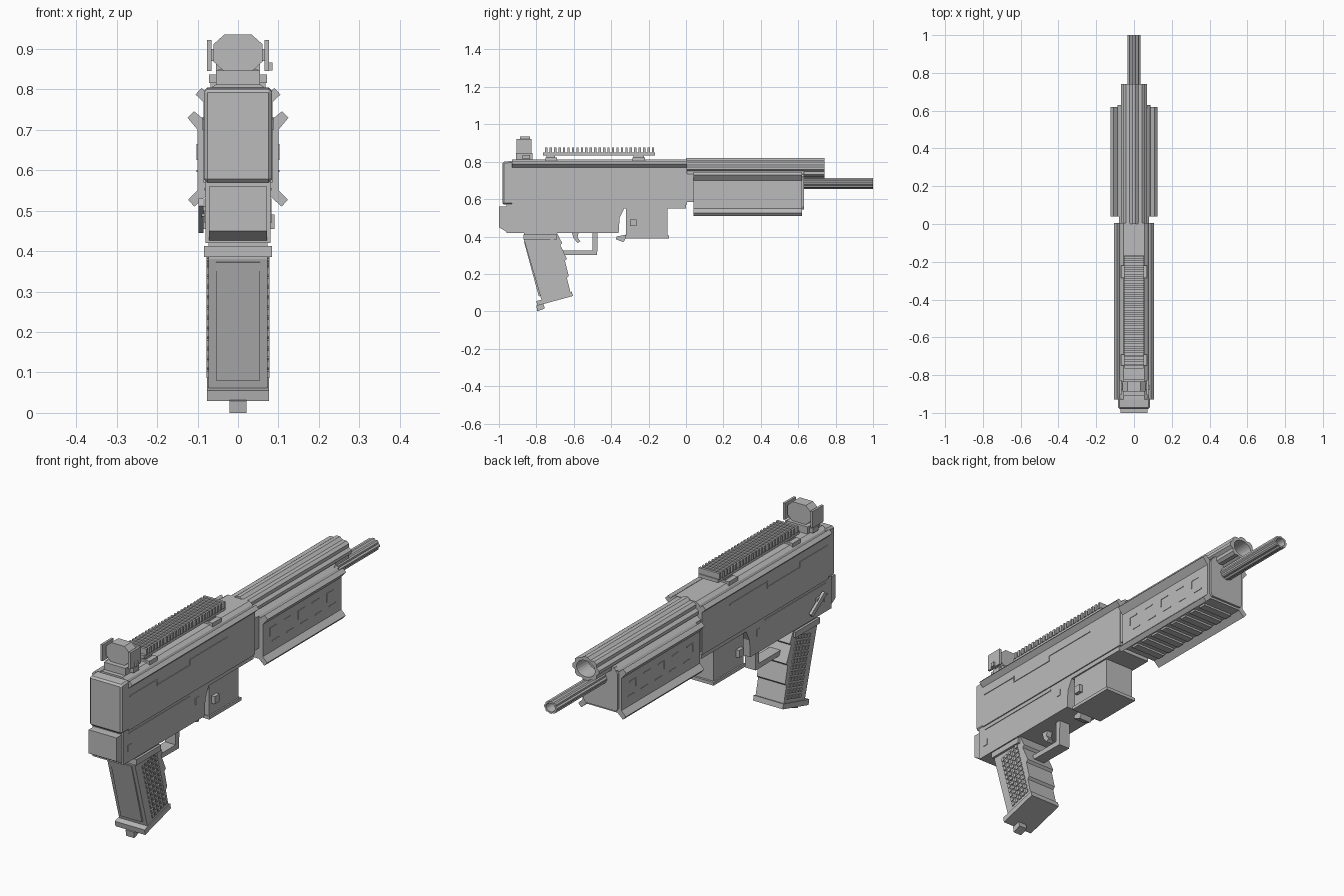
import bpy, bmesh, math
from mathutils import Matrix, Vector

grey = bpy.data.materials.new("gunmetal_grey")
grey.diffuse_color = (0.5, 0.5, 0.5, 1)


def finish(name, bm):
    bmesh.ops.recalc_face_normals(bm, faces=bm.faces)
    me = bpy.data.meshes.new(name)
    bm.to_mesh(me)
    bm.free()
    me.materials.append(grey)
    ob = bpy.data.objects.new(name, me)
    bpy.context.collection.objects.link(ob)
    return ob


def add_prism(bm, pts, to3d, a, b):
    """Extrude a 2D outline between depths a and b."""
    lo = [bm.verts.new(to3d(p, a)) for p in pts]
    hi = [bm.verts.new(to3d(p, b)) for p in pts]
    bm.faces.new(lo)
    bm.faces.new(hi)
    n = len(pts)
    for i in range(n):
        j = (i + 1) % n
        bm.faces.new((lo[i], lo[j], hi[j], hi[i]))


def along_x(p, d):
    return (d, p[0], p[1])


def along_y(p, d):
    return (p[0], d, p[1])


def side_profile(name, pts, x0, x1):
    bm = bmesh.new()
    add_prism(bm, pts, along_x, x0, x1)
    return finish(name, bm)


def section(name, pts, y0, y1, mirror=False):
    bm = bmesh.new()
    add_prism(bm, pts, along_y, y0, y1)
    if mirror:
        add_prism(bm, [(-x, z) for x, z in pts], along_y, y0, y1)
    return finish(name, bm)


def sym(half):
    """Complete a right-hand half outline by mirroring."""
    return half + [(-x, z) for x, z in reversed(half)]


def boxes(name, specs, mirror=False):
    """Several boxes (x0, x1, y0, y1, z0, z1) in one mesh."""
    bm = bmesh.new()
    for x0, x1, y0, y1, z0, z1 in specs:
        rect = [(y0, z0), (y1, z0), (y1, z1), (y0, z1)]
        add_prism(bm, rect, along_x, x0, x1)
        if mirror:
            add_prism(bm, rect, along_x, -x1, -x0)
    return finish(name, bm)


def fluted_barrel(name, y0, y1, zc, rx, rz, lobes, depth):
    """Fluted tube with a hollow muzzle."""
    n = lobes * 3
    bm = bmesh.new()
    rings = []
    for y, s in ((y0, 1), (y1, 1), (y1, 0.68), (y1 - depth, 0.62)):
        ring = []
        for i in range(n):
            a = 2 * math.pi * (i + 0.5) / n
            r = s * (0.86 if i % 3 == 1 and s == 1 else 1)
            ring.append(bm.verts.new((rx * r * math.cos(a), y, zc + rz * r * math.sin(a))))
        rings.append(ring)
    for r0, r1 in zip(rings, rings[1:]):
        for i in range(n):
            j = (i + 1) % n
            bm.faces.new((r0[i], r0[j], r1[j], r1[i]))
    bm.faces.new(rings[0])
    bm.faces.new(rings[-1])
    return finish(name, bm)


# Receiver body, with the cut-out in front of the trigger
side_profile("receiver", [(-0.96, 0.42), (-0.36, 0.42), (-0.355, 0.50), (-0.33, 0.55),
                          (0.0, 0.55), (0.0, 0.78), (-0.96, 0.78)], -0.08, 0.08)
section("receiver_top", sym([(0.085, 0.57), (0.085, 0.775), (0.072, 0.80), (0.055, 0.812)]), -0.93, 0.005)
section("receiver_flare", [(0.08, 0.763), (0.105, 0.787), (0.09, 0.803), (0.068, 0.785)], -0.93, 0.005, True)

# Rear cap and butt pad
cap = side_profile("rear_cap", [(-0.98, 0.57), (-0.92, 0.57), (-0.92, 0.805), (-0.98, 0.80)], -0.084, 0.084)
m = cap.modifiers.new("edge", "BEVEL")
m.width, m.segments = 0.008, 1
side_profile("butt_pad", [(-1.0, 0.45), (-0.95, 0.42), (-0.93, 0.42), (-0.93, 0.56), (-1.0, 0.56)], -0.072, 0.072)

# Raised seams on the receiver sides
boxes("receiver_seams", [
    (0.079, 0.083, -0.92, -0.47, 0.550, 0.556),
    (0.084, 0.088, -0.92, -0.72, 0.725, 0.731), (0.084, 0.088, -0.72, -0.715, 0.70, 0.731),
    (0.084, 0.088, -0.72, -0.48, 0.70, 0.706), (0.084, 0.088, -0.48, -0.475, 0.70, 0.731),
    (0.084, 0.088, -0.48, -0.20, 0.725, 0.731),
    (0.079, 0.083, -0.93, -0.905, 0.47, 0.50), (0.079, 0.083, -0.43, -0.405, 0.50, 0.53)], True)

# Magazine well, floor plate and release parts
boxes("magazine_well", [(-0.073, 0.073, -0.32, -0.10, 0.40, 0.56)])
boxes("magazine_floor", [(-0.08, 0.08, -0.325, -0.09, 0.39, 0.405)])
boxes("magazine_button", [(0.07, 0.09, -0.30, -0.265, 0.455, 0.49)], True)
side_profile("magazine_catch", [(-0.375, 0.385), (-0.335, 0.37), (-0.325, 0.385), (-0.32, 0.41), (-0.37, 0.40)], -0.03, 0.03)

# Trigger and guard
side_profile("trigger", [(-0.61, 0.42), (-0.575, 0.42), (-0.58, 0.395), (-0.565, 0.375),
                         (-0.58, 0.365), (-0.60, 0.39)], -0.014, 0.014)
side_profile("trigger_guard", [(-0.70, 0.325), (-0.70, 0.303), (-0.475, 0.30), (-0.472, 0.42),
                               (-0.50, 0.42), (-0.50, 0.325)], -0.028, 0.028)

# Pistol grip with stepped finger ridges
side_profile("grip", [(-0.865, 0.42), (-0.865, 0.38), (-0.768, 0.045), (-0.615, 0.09), (-0.637, 0.18),
                      (-0.627, 0.19), (-0.647, 0.27), (-0.637, 0.28), (-0.672, 0.355),
                      (-0.662, 0.365), (-0.69, 0.42)], -0.073, 0.073)
side_profile("grip_collar", [(-0.87, 0.385), (-0.69, 0.385), (-0.69, 0.412), (-0.87, 0.412)], -0.084, 0.084)
side_profile("grip_backplate", [(-0.866, 0.372), (-0.852, 0.375), (-0.770, 0.085), (-0.787, 0.08)], -0.055, 0.055)
side_profile("grip_base", [(-0.795, 0.03), (-0.605, 0.082), (-0.61, 0.105), (-0.80, 0.055)], -0.077, 0.077)
side_profile("grip_nub", [(-0.795, 0.0), (-0.755, 0.015), (-0.762, 0.04), (-0.80, 0.03)], -0.021, 0.021)

# Raised grip texture
bm = bmesh.new()
tilt = Vector((0.092, -0.33)).normalized()
across = Vector((-tilt.y, tilt.x))
for row in range(11):
    for col in range(5):
        c = Vector((-0.805, 0.352)) + tilt * (row * 0.0265) + across * (col * 0.0235)
        pts = [c + tilt * (u * 0.0085) + across * (v * 0.0075) for u, v in ((-1, -1), (1, -1), (1, 1), (-1, 1))]
        for s in (-1, 1):
            add_prism(bm, pts, along_x, s * 0.072, s * 0.0775)
finish("grip_texture", bm)

# Selector lever on the left side
side_profile("selector_lever", [(-0.80, 0.445), (-0.785, 0.46), (-0.885, 0.53), (-0.90, 0.512)], -0.098, -0.085)
boxes("selector_pivot", [(-0.09, -0.07, -0.87, -0.84, 0.485, 0.512)])

# Handguard: core, sides, flared edges
section("handguard_core", sym([(0.08, 0.585), (0.08, 0.735), (0.06, 0.75)]), 0.0, 0.63)
section("handguard_shell", sym([(0.085, 0.535), (0.10, 0.55), (0.10, 0.71), (0.08, 0.735)]), 0.04, 0.62)
section("handguard_end", sym([(0.08, 0.545), (0.088, 0.56), (0.088, 0.72), (0.07, 0.745)]), 0.61, 0.63)
section("handguard_upper_flare", [(0.10, 0.70), (0.125, 0.73), (0.109, 0.746), (0.08, 0.722)], 0.04, 0.62, True)
section("handguard_lower_flare", [(0.10, 0.55), (0.123, 0.527), (0.108, 0.51), (0.08, 0.535)], 0.04, 0.62, True)
boxes("handguard_ribs", [(-0.075, 0.075, 0.08 + i * 0.065, 0.115 + i * 0.065, 0.526, 0.54) for i in range(8)])
marks = []
for i in range(5):
    y = 0.09 + i * 0.105
    marks += [(0.099, 0.102, y, y + 0.05, 0.660, 0.665),
              (0.099, 0.102, y + 0.02, y + 0.07, 0.595, 0.60)]
    if i % 2 == 0:
        marks.append((0.099, 0.102, y, y + 0.005, 0.625, 0.665))
boxes("handguard_side_marks", marks, True)

# Upper fluted tube and lower barrel
fluted_barrel("upper_barrel", 0.0, 0.74, 0.765, 0.07, 0.056, 8, 0.08)
fluted_barrel("lower_barrel", 0.60, 1.0, 0.683, 0.034, 0.029, 8, 0.06)

# Top accessory rail with teeth and feet
boxes("rail_plate", [(-0.05, 0.05, -0.765, -0.165, 0.833, 0.849)])
boxes("rail_teeth", [(-0.054, 0.054, -0.753 + i * 0.0238, -0.741 + i * 0.0238, 0.847, 0.876) for i in range(25)])
boxes("rail_feet", [(-0.068, 0.068, -0.75, -0.69, 0.80, 0.822), (-0.068, 0.068, -0.285, -0.22, 0.80, 0.822),
                    (-0.045, 0.045, -0.745, -0.70, 0.82, 0.836), (-0.045, 0.045, -0.28, -0.225, 0.82, 0.836)])

# Rear sight: base, octagonal body, side wings and knobs
boxes("sight_base", [(-0.055, 0.055, -0.91, -0.82, 0.80, 0.846)])
section("sight_body", sym([(0.035, 0.845), (0.06, 0.868), (0.06, 0.912), (0.034, 0.935)]), -0.888, -0.835)
boxes("sight_wings", [(0.066, 0.077, -0.905, -0.825, 0.845, 0.922), (0.05, 0.07, -0.88, -0.845, 0.87, 0.90)], True)
boxes("sight_knobs", [(0.05, 0.072, -0.875, -0.835, 0.815, 0.837)], True)
boxes("sight_dial", [(0.07, 0.085, -0.875, -0.855, 0.847, 0.866)])
